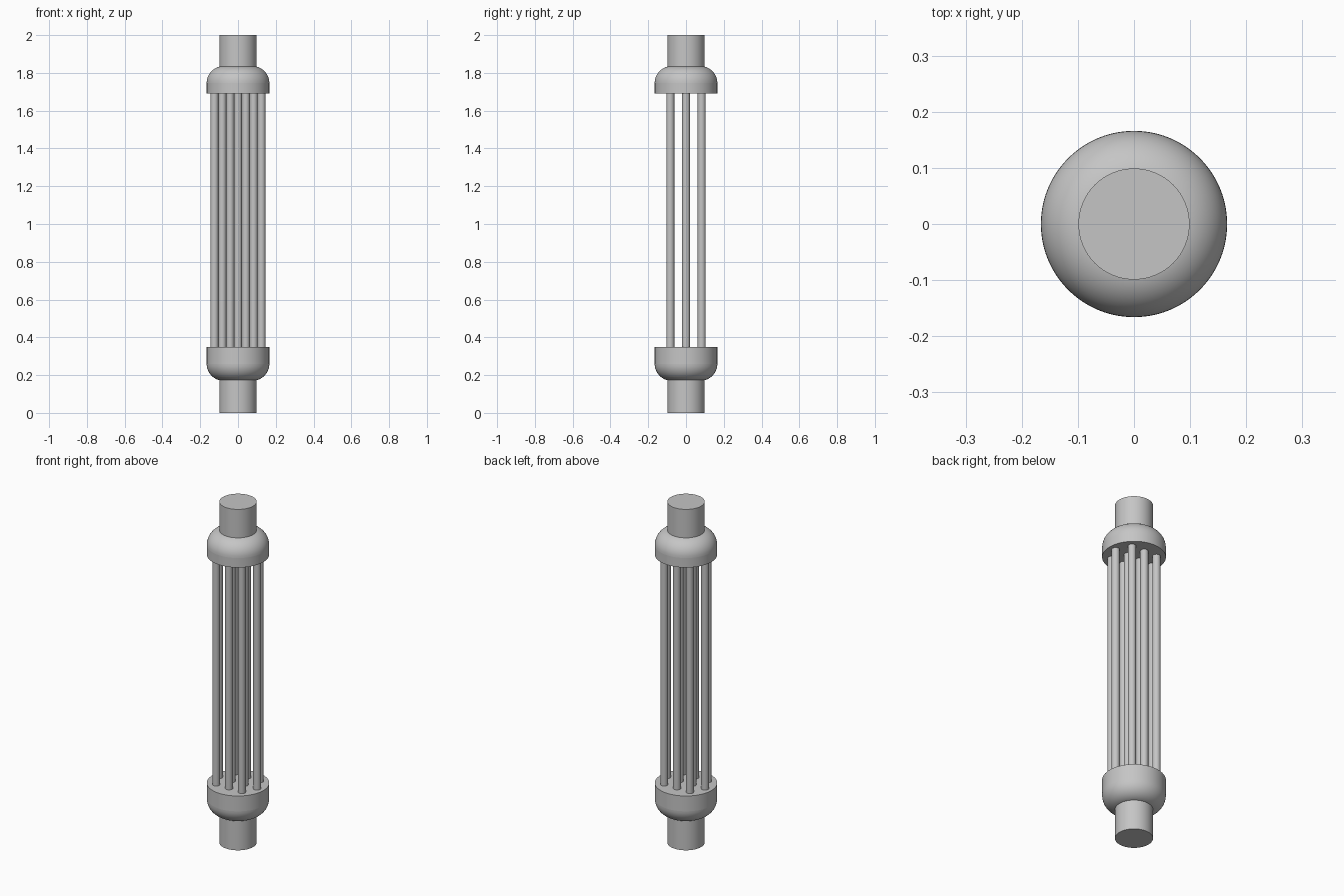
import bpy, math

cube = bpy.data.objects.get("Cube")
if cube:
    bpy.data.objects.remove(cube)

GREY = (0.56, 0.56, 0.56, 1)
metal = bpy.data.materials.new("light grey")
metal.use_nodes = True
metal.diffuse_color = GREY
metal.node_tree.nodes["Principled BSDF"].inputs["Base Color"].default_value = GREY


def finish(name):
    ob = bpy.context.object
    ob.name = name
    ob.data.materials.append(metal)
    bpy.ops.object.shade_smooth_by_angle(angle=math.radians(35))
    return ob


def cylinder(name, radius, bottom, top, x=0, y=0, sides=64):
    bpy.ops.mesh.primitive_cylinder_add(vertices=sides, radius=radius, depth=top - bottom,
                                        location=(x, y, (bottom + top) / 2))
    return finish(name)


def rounded_cap(name, flat_z, crown_z, radius=0.166, fillet=0.09):
    """Disc with a flat face at flat_z and a rounded rim at crown_z."""
    cap = cylinder(name, radius, min(flat_z, crown_z), max(flat_z, crown_z), sides=96)
    side = 1 if crown_z > flat_z else -1
    weight = cap.data.attributes.new("bevel_weight_edge", 'FLOAT', 'EDGE')
    for edge in cap.data.edges:
        if all(cap.data.vertices[v].co.z * side > 0 for v in edge.vertices):
            weight.data[edge.index].value = 1
    bevel = cap.modifiers.new("rounded rim", 'BEVEL')
    bevel.limit_method = 'WEIGHT'
    bevel.width = fillet
    bevel.segments = 12
    bpy.ops.object.modifier_apply(modifier=bevel.name)
    bpy.ops.object.shade_smooth_by_angle(angle=math.radians(35))


# End pipes
cylinder("lower_pipe", 0.099, 0, 0.18)
cylinder("upper_pipe", 0.099, 1.825, 2)

# Rounded end caps
rounded_cap("lower_cap", 0.35, 0.17)
rounded_cap("upper_cap", 1.69, 1.836)

# Bundle of thin tubes in staggered rows of three, four and three
PITCH = 0.083
for row, count in enumerate((3, 4, 3)):
    for i in range(count):
        cylinder(f"tube_{row + 1}_{i + 1}", 0.021, 0.34, 1.70,
                 x=(i - (count - 1) / 2) * PITCH, y=(row - 1) * PITCH, sides=32)
